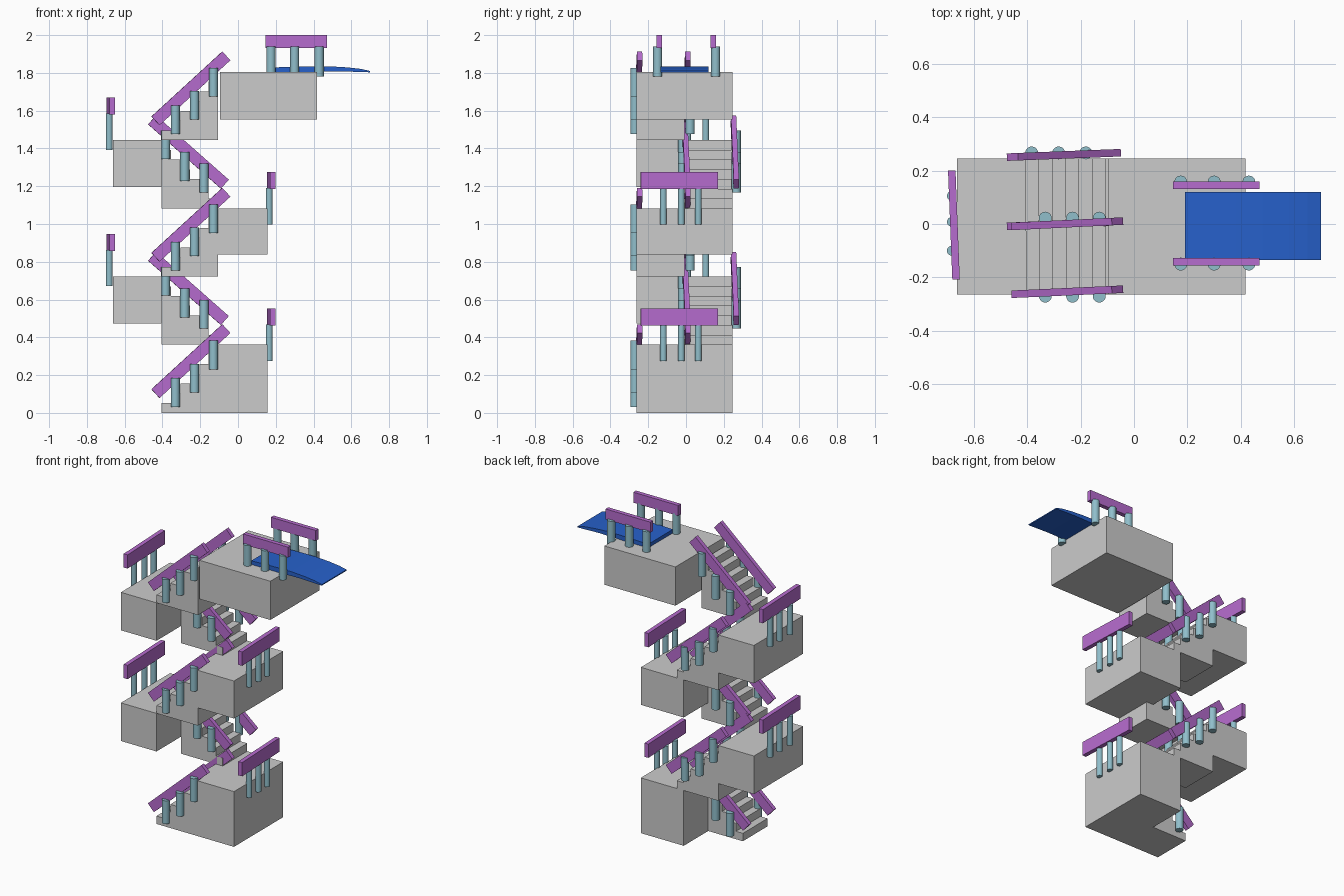
import bpy, bmesh
from mathutils import Vector, Matrix

if "Cube" in bpy.data.objects:
    bpy.data.objects.remove(bpy.data.objects["Cube"])


def material(name, rgb):
    m = bpy.data.materials.new(name)
    m.diffuse_color = (*rgb, 1)
    m.use_nodes = True
    m.node_tree.nodes["Principled BSDF"].inputs["Base Color"].default_value = m.diffuse_color
    return m


PURPLE = material("rail_purple", (0.47, 0.15, 0.62))
TEAL = material("post_teal", (0.28, 0.52, 0.60))
BLUE = material("board_blue", (0.02, 0.12, 0.60))


def finish(name, bm, mat=None):
    bmesh.ops.recalc_face_normals(bm, faces=bm.faces)
    me = bpy.data.meshes.new(name)
    bm.to_mesh(me)
    bm.free()
    ob = bpy.data.objects.new(name, me)
    bpy.context.collection.objects.link(ob)
    if mat:
        me.materials.append(mat)
    return ob


def box(name, x, y, z):
    bm = bmesh.new()
    size = [b - a for a, b in (x, y, z)]
    mid = [(a + b) / 2 for a, b in (x, y, z)]
    bmesh.ops.create_cube(bm, size=1, matrix=Matrix.Translation(mid) @ Matrix.Diagonal((*size, 1)))
    return finish(name, bm)


def extrude_profile(name, pts, y0, y1, mat=None):
    bm = bmesh.new()
    f = bm.faces.new([bm.verts.new((px, y0, pz)) for px, pz in pts])
    r = bmesh.ops.extrude_face_region(bm, geom=[f])
    bmesh.ops.translate(bm, vec=(0, y1 - y0, 0), verts=[v for v in r["geom"] if isinstance(v, bmesh.types.BMVert)])
    return finish(name, bm, mat)


def rail(name, a, b, height, thick=0.028):
    a, b = Vector(a), Vector(b)
    d = (b - a).normalized()
    side = Vector((0, 0, 1)).cross(d).normalized()
    rot = Matrix((d, side, d.cross(side))).transposed().to_4x4()
    bm = bmesh.new()
    bmesh.ops.create_cube(bm, size=1, matrix=Matrix.Translation((a + b) / 2) @ rot
                          @ Matrix.Diagonal(((b - a).length, thick, height, 1)))
    return finish(name, bm, PURPLE)


def post(name, x, y, z0, z1, r=0.024):
    bm = bmesh.new()
    bmesh.ops.create_cone(bm, cap_ends=True, segments=20, radius1=r, radius2=r, depth=z1 - z0,
                          matrix=Matrix.Translation((x, y, (z0 + z1) / 2)))
    for f in bm.faces:
        f.smooth = len(f.verts) == 4
    for e in bm.edges:
        e.smooth = all(f.smooth for f in e.link_faces)
    return finish(name, bm, TEAL)


RISE = 0.361
STEP = RISE / 7
Y0, YM, Y1 = -0.263, -0.008, 0.245

# Landings
box("landing_1", (-0.155, 0.155), (Y0, Y1), (0, RISE))
box("landing_2", (-0.662, -0.405), (Y0, Y1), (0.473, 2 * RISE))
box("landing_3", (-0.155, 0.155), (Y0, Y1), (0.838, 3 * RISE))
box("landing_4", (-0.662, -0.405), (Y0, Y1), (1.196, 4 * RISE))
box("top_platform", (-0.095, 0.418), (Y0, Y1), (1.552, 5 * RISE))


# Stair flights, alternating front (rising right) and back (rising left)
for i in range(5):
    base = i * RISE
    back = i % 2 == 1
    pts = [(0, base)]
    for s in range(6):
        pts += [(s * 0.05, base + (s + 1) * STEP), ((s + 1) * 0.05, base + (s + 1) * STEP)]
    pts.append((0.30, base))
    pts = [(-0.105 - x, z) if back else (-0.405 + x, z) for x, z in pts]
    extrude_profile(f"stairs_{i + 1}", pts, YM if back else Y0, Y1 if back else YM)

    # Sloping handrails and their posts on both sides of the flight
    if back:
        sides = ((0.251, 0.266, 0.266), (-0.008, 0.008, -0.018))
        za, zb, xs = base + 0.468, base + 0.128, (-0.18, -0.282, -0.383)
        zs = (base + 0.085, base + 0.145, base + 0.26)
    else:
        sides = ((-0.262, -0.245, -0.27), (-0.008, 0.010, 0.022))
        za, zb, xs = base + 0.102, base + 0.446, (-0.332, -0.23, -0.13)
        zs = (base + 0.032, base + 0.108, base + 0.23)
    xa, xb = (-0.455, -0.07) if back else (-0.437, -0.062)
    for k, (ya, yb, yp) in enumerate(sides):
        side = ("outer", "inner")[k]
        rail(f"stair_rail_{i + 1}_{side}", (xa, ya, za), (xb, yb, zb), 0.063)
        for j in range(3):
            post(f"stair_post_{i + 1}_{side}_{j + 1}", xs[j], yp, zs[j], zs[j] + 0.152)

# Landing end rails
for i in range(1, 5):
    top = i * RISE
    if i % 2:
        a, b, px, ys = (0.167, 0.17), (0.184, -0.24), 0.165, (-0.12, -0.025, 0.065)
    else:
        a, b, px, ys = (-0.682, 0.20), (-0.666, -0.208), -0.682, (-0.10, 0.008, 0.105)
    z = top + 0.147 if i % 2 else top + 0.181
    z -= 0 if i % 2 == 0 else 0.0
    rail(f"landing_rail_{i}", (*a, z), (*b, z), 0.09)
    for j, y in enumerate(ys):
        post(f"landing_post_{i}_{j + 1}", px, y, z - 0.232, z - 0.04, 0.018)

# Rails either side of the diving board
for name, yr, yp in (("front", -0.141, -0.150), ("back", 0.145, 0.157)):
    rail(f"board_rail_{name}", (0.146, yr, 1.966), (0.47, yr, 1.966), 0.068)
    for j, x in enumerate((0.175, 0.30, 0.43)):
        post(f"board_post_{name}_{j + 1}", x, yp, 1.782, 1.94)

# Springboard with a drooping tip
extrude_profile("diving_board", [(0.19, 1.80), (0.42, 1.806), (0.55, 1.808), (0.70, 1.803), (0.70, 1.810),
                                 (0.65, 1.821), (0.58, 1.829), (0.48, 1.835), (0.38, 1.835), (0.19, 1.829)],
                -0.135, 0.12, BLUE)
